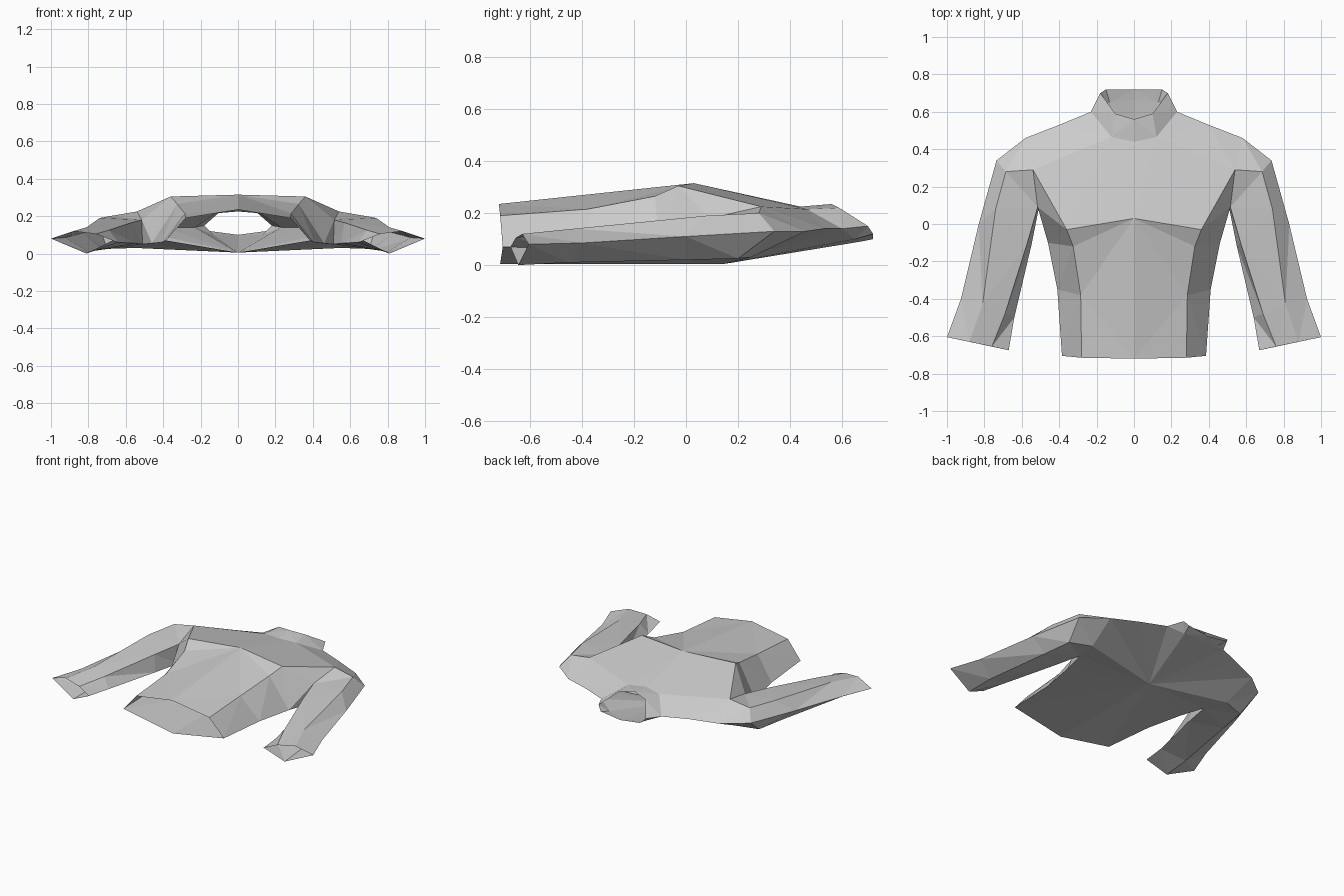
import bpy
import bmesh
from mathutils import Vector
from mathutils.geometry import intersect_point_line

cube = bpy.data.objects.get("Cube")
if cube:
    bpy.data.objects.remove(cube, do_unlink=True)

grey = bpy.data.materials.new("cloth_grey")
grey.use_nodes = True
grey.diffuse_color = (.6, .6, .6, 1)
grey.node_tree.nodes["Principled BSDF"].inputs["Base Color"].default_value = grey.diffuse_color


def make_part(name, faces, axis_start, axis_end):
    """Build one half of a cloth part with normals facing away from its axis, then mirror it."""
    bm = bmesh.new()
    cache = {}
    for points in faces:
        unique = list(dict.fromkeys(points))
        if len(unique) < 3:
            continue
        for p in unique:
            if p not in cache:
                cache[p] = bm.verts.new(p)
        bm.faces.new([cache[p] for p in unique])
    bmesh.ops.triangulate(bm, faces=bm.faces[:])
    bm.normal_update()
    start, end = Vector(axis_start), Vector(axis_end)
    for face in bm.faces:
        center = face.calc_center_median()
        t = intersect_point_line(center, start, end)[1]
        nearest = start.lerp(end, min(max(t, 0), 1))
        if face.normal.dot(center - nearest) < 0:
            face.normal_flip()
    mesh = bpy.data.meshes.new(name)
    bm.to_mesh(mesh)
    bm.free()
    mesh.materials.append(grey)
    part = bpy.data.objects.new(name, mesh)
    bpy.context.collection.objects.link(part)
    mirror = part.modifiers.new("mirror", 'MIRROR')
    mirror.use_clip = True
    return part


def bridge(rings, closed=False):
    """Quads between neighbouring rows of points."""
    faces = []
    for a, b in zip(rings, rings[1:]):
        count = len(a)
        for i in range(count if closed else count - 1):
            j = (i + 1) % count
            faces.append((a[i], a[j], b[j], b[i]))
    return faces


# Shared seam points: chest crease, side seam, armhole and neckline
chest = (0, .03, .315)
crease = [(.28, -.715, .19), (.285, -.38, .215), (.325, -.12, .265), (.36, -.03, .305)]
side = [(.385, -.705, .07), (.41, -.35, .06), (.46, -.1, .055)]
arm_front = (.54, .29, .225)
armpit_top = (.515, .09, .18)
armpit_low = (.51, .08, .05)
arm_back = (.55, .25, .03)
arm_tip = (.58, .46, .13)
shoulder = (.4, .53, .14)
neckline = [(0, .44, .225), (.12, .465, .215), (.23, .6, .14), (.13, .65, .1), (0, .67, .09)]
neck_front, neck_corner, neck_side = neckline[:3]

# Front panel: belly, flank and upper chest
hem_front = (0, -.72, .235)
front = [
    (hem_front, crease[0], crease[1]),
    (hem_front, crease[1], chest),
    (chest, crease[1], crease[2]),
    (chest, crease[2], crease[3]),
    (crease[2], crease[3], armpit_top, side[2]),
    (side[2], armpit_top, armpit_low),
    (crease[3], arm_front, armpit_top),
    (chest, crease[3], neck_corner, neck_front),
    (crease[3], arm_front, neck_corner),
    (neck_corner, arm_front, shoulder),
    (arm_front, arm_tip, shoulder),
    (neck_corner, shoulder, neck_side),
]
front += bridge([crease[:3], side])
make_part("front_panel", front, (0, -.7, .1), (0, .6, .1))

# Back panel: a fan around the middle of the back
back_center = (0, .15, .005)
rim = [(0, -.715, .005), *side, armpit_low, arm_back, arm_tip, shoulder, *neckline[2:]]
back = [(back_center, a, b) for a, b in zip(rim, rim[1:])]
make_part("back_panel", back, (0, -.7, .15), (0, .6, .15))

# Collar: a short open band around the neck
collar_rim = [(0, .56, .235), (.1, .59, .22), (.18, .7, .15), (.15, .72, .12), (0, .72, .1)]
make_part("collar", bridge([neckline, collar_rim]), (0, .56, .15), (0, .68, .15))

# Sleeves: rings ordered outer, ridge, inner top, inner low, bottom
sleeve_rings = [
    [arm_tip, arm_front, armpit_top, armpit_low, arm_back],
    [(.735, .34, .13), (.685, .28, .2), armpit_top, armpit_low, (.7, .2, .025)],
    [(.83, 0, .11), (.74, .08, .19), (.57, -.1, .165), (.55, -.12, .055), (.73, 0, .02)],
    [(.925, -.4, .085), (.81, -.43, .14), (.69, -.48, .125), (.64, -.5, .06), (.8, -.45, .01)],
    [(1, -.605, .08), (.88, -.63, .12), (.76, -.655, .105), (.67, -.675, .07), (.81, -.645, 0)],
]
make_part("sleeves", bridge(sleeve_rings, closed=True), (.6, .25, .12), (.83, -.64, .06))
